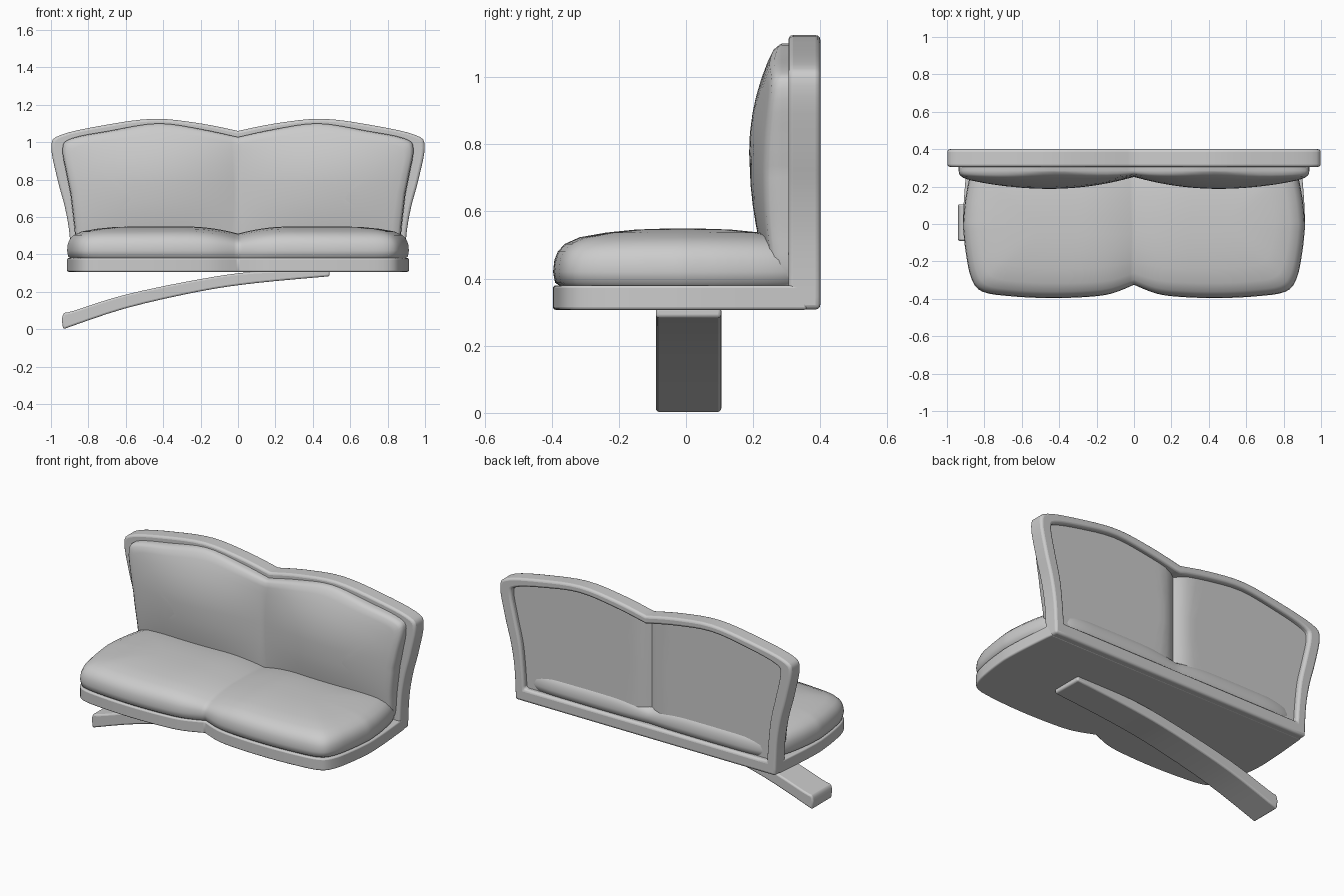
import bpy, bmesh
from mathutils import Vector

if "Cube" in bpy.data.objects:
    bpy.data.objects.remove(bpy.data.objects["Cube"])


def spline(pts, n=4):
    """Catmull-Rom samples through 2D points."""
    p = [Vector(q) for q in pts]
    p = [p[0]] + p + [p[-1]]
    out = []
    for a, b, c, d in zip(p, p[1:], p[2:], p[3:]):
        for i in range(n):
            t = i / n
            out.append(0.5 * (2 * b + (c - a) * t + (2 * a - 5 * b + 4 * c - d) * t**2
                              + (3 * b - a - 3 * c + d) * t**3))
    return out + [p[-2]]


def mirrored(half):
    """Left-to-right chain from a right half that starts on x = 0."""
    return [Vector((-q.x, q.y)) for q in reversed(half[1:])] + half


def finish(name, rings, closed_loop=False, cap=None, bevel=0, angle=40):
    """Skin rings of 3D points; cap=None, 'ngon' or 'strip' (last ring only)."""
    bm = bmesh.new()
    vs = [[bm.verts.new(c) for c in r] for r in rings]
    pairs = list(zip(vs, vs[1:])) + ([(vs[-1], vs[0])] if closed_loop else [])
    n = len(vs[0])
    for a, b in pairs:
        for i in range(n):
            j = (i + 1) % n
            bm.faces.new((a[i], a[j], b[j], b[i]))
    if cap == 'ngon':
        bm.faces.new(vs[0])
        bm.faces.new(vs[-1])
    if cap == 'strip':
        r = vs[-1]
        for i in range(n // 2 - 1):
            bm.faces.new((r[i], r[i + 1], r[n - 2 - i], r[n - 1 - i]))
    bmesh.ops.remove_doubles(bm, verts=bm.verts, dist=0.0005)
    bmesh.ops.recalc_face_normals(bm, faces=bm.faces)
    me = bpy.data.meshes.new(name)
    bm.to_mesh(me)
    bm.free()
    ob = bpy.data.objects.new(name, me)
    bpy.context.collection.objects.link(ob)
    if bevel:
        m = ob.modifiers.new("round", 'BEVEL')
        m.width, m.segments, m.limit_method, m.angle_limit = bevel, 3, 'ANGLE', 0.8
        m.use_clamp_overlap = False
    bpy.ops.object.select_all(action='DESELECT')
    ob.select_set(True)
    bpy.context.view_layer.objects.active = ob
    bpy.ops.object.shade_smooth_by_angle(angle=angle * 3.14159 / 180)
    return ob


def face_along_y(ob, sign):
    if sign * sum(f.normal.y * f.area for f in ob.data.polygons) < 0:
        ob.data.flip_normals()


def inset_ring(loop, d, hx, cy, hy):
    return [Vector((p.x * (1 - d / hx), cy + (p.y - cy) * (1 - d / hy))) for p in loop]


# Seat cushion: two lobes with a soft centre crease, rear edge shows under the back panel
front_half = [(0, -.325), (.12, -.372), (.25, -.39), (.45, -.396), (.65, -.387),
              (.81, -.362), (.87, -.29), (.90, -.15), (.914, -.02)]
back_half = [(0, .375), (.15, .382), (.3, .384), (.5, .384), (.7, .38),
             (.82, .355), (.87, .28), (.902, .13), (.914, .0)]
loop = mirrored(spline(front_half)) + mirrored(spline(back_half))[::-1]
rings = []
for d, z in [(.03, .372), (.006, .388), (0, .42), (.004, .455), (.014, .48), (.035, .503),
             (.08, .523), (.16, .537), (.25, .546), (.34, .549)]:
    w = max(0, min(1, (z - .42) / .1))
    rings.append([(p.x, p.y, z - .038 * w * max(0, 1 - abs(p.x) / .28)**2)
                  for p in inset_ring(loop, d, .915, -.01, .39)])
finish("seat_cushion", rings, cap='strip', angle=60)

# Seat base slab
base_half = spline(front_half) + spline([(.914, .03), (.908, .15), (.89, .36)])
base = mirrored(base_half)
finish("seat_base", [[(p.x, p.y, z) for p in base] for z in (.307, .38)],
       cap='ngon', bevel=.008)

# Back frame: ring with matching outer and inner outlines, each a curved side plus a straight foot
outer = [(0, 1.06), (.2, 1.1), (.45, 1.125), (.72, 1.09), (.95, 1.038), (.998, .975), (.965, .8),
         (.925, .65), (.9, .5), (.89, .308)]
inner = [(0, 1.012), (.2, 1.052), (.45, 1.08), (.7, 1.045), (.885, 1.0), (.92, .95), (.89, .8),
         (.855, .65), (.838, .5), (.83, .385)]
out_loop, in_loop = (mirrored(spline(side) + spline([side[-1], (.45, side[-1][1]),
                     (0, side[-1][1])])[1:])[:-1] for side in (outer, inner))
finish("back_frame", [[(p.x, y, p.y) for p in lp] for lp, y in
                      ((out_loop, .305), (out_loop, .40), (in_loop, .40), (in_loop, .305))],
       closed_loop=True, bevel=.014)

# Back cushion: padded front with two lobes
top_half = [(0, 1.027), (.2, 1.07), (.43, 1.1), (.68, 1.062), (.89, 1.02), (.938, .965),
            (.915, .82), (.895, .72)]
low_half = [(0, .36), (.2, .36), (.43, .36), (.65, .36), (.8, .36), (.86, .41),
            (.875, .55), (.893, .7)]
loop = mirrored(spline(top_half)) + mirrored(spline(low_half))[::-1]


def pad_depth(x, z):
    up = 1 - ((z - .78) / .33)**2 if z > .78 else 1 - .3 * ((.78 - z) / .25)**2
    x = abs(x)
    side = 1 - .75 * (1 - x / .45)**2 if x < .45 else 1 - .6 * ((x - .45) / .45)**2
    return .273 - .085 * max(0, up) * max(0, side)


rings = [[(p.x, .36, p.y) for p in loop], [(p.x, .285, p.y) for p in loop]]
for d, lift in [(.004, .012), (.018, .002), (.05, 0), (.1, 0), (.15, 0), (.2, 0), (.26, 0),
                (.32, 0)]:
    rings.append([(p.x, min(.283, pad_depth(p.x, p.y) + lift), p.y)
                  for p in inset_ring(loop, d, .94, .73, .37)])
face_along_y(finish("back_cushion", rings, cap='strip', angle=60), -1)

# Rear panel: slightly recessed in the frame, with a vertical groove
rings = [[(p.x, .368 - .035 * max(0, 1 - abs(p.x) / .1)**2, p.y)
          for p in inset_ring(loop, d, .94, .73, .37)] for d in (0, .1, .2, .32)]
face_along_y(finish("back_panel", rings, cap='strip', angle=60), 1)

# Curved support arm under the seat
under = spline([(-.935, 0), (-.6, .112), (-.2, .203), (.1, .247), (.49, .283)])
over = spline([(.49, .315), (.1, .308), (-.2, .268), (-.6, .185), (-.88, .098), (-.93, .085),
               (-.942, .05)])
finish("support_arm", [[(p.x, y, p.y) for p in under + over] for y in (-.09, .105)],
       cap='ngon', bevel=.01)
